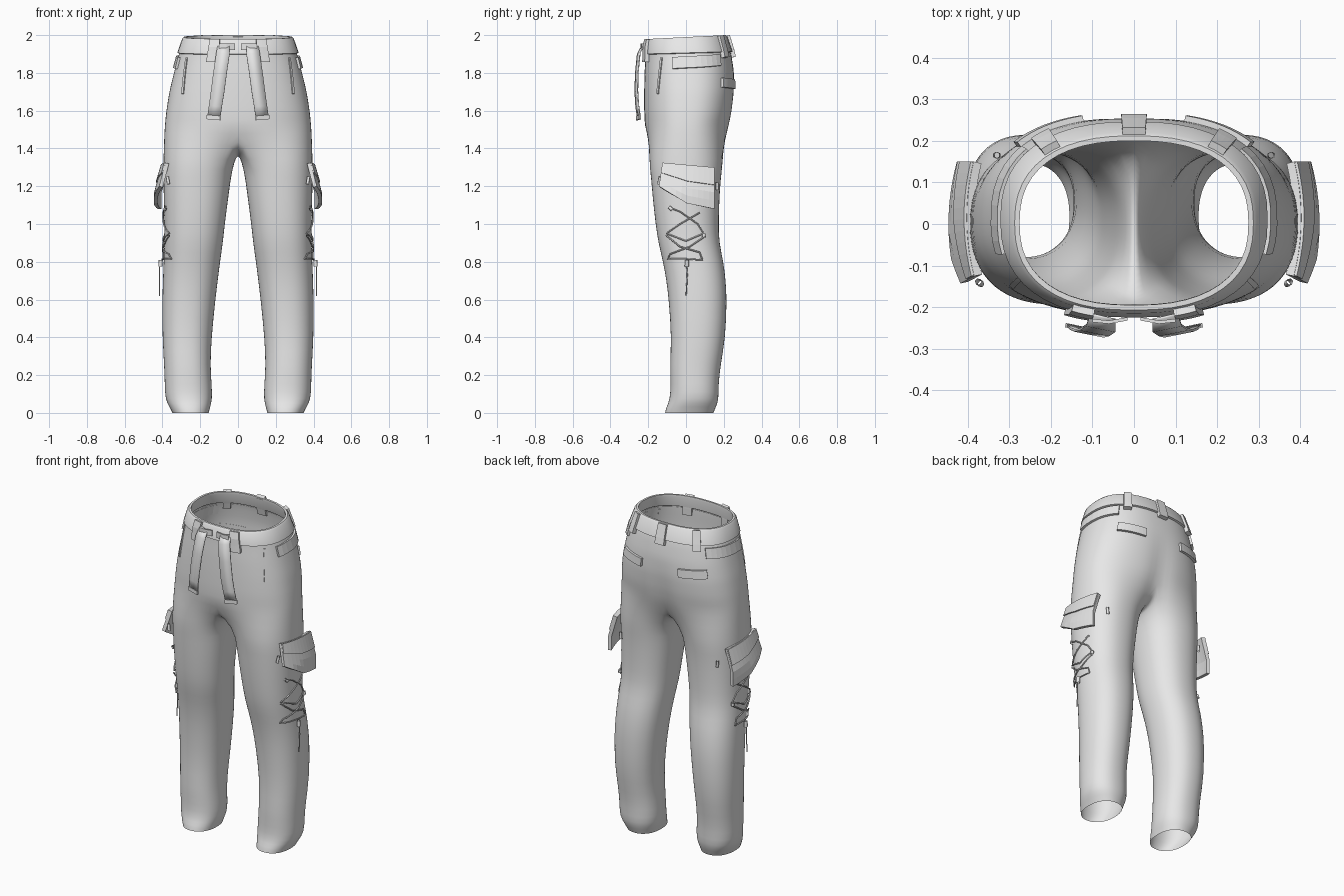
import bpy, bmesh, math
from mathutils import Vector

if "Cube" in bpy.data.objects:
    bpy.data.objects.remove(bpy.data.objects["Cube"])

fabric = bpy.data.materials.new("grey_fabric")
fabric.diffuse_color = (0.8, 0.8, 0.8, 1)
fabric.use_nodes = True
fabric.node_tree.nodes["Principled BSDF"].inputs["Base Color"].default_value = fabric.diffuse_color

# Half sections: hips (z, half width, front y, back y), legs (z, inner x, outer x, front y, back y)
HIPS = [(2.0, .285, -.205, .21), (1.95, .30, -.215, .225), (1.9, .315, -.215, .24),
        (1.8, .34, -.22, .255), (1.7, .364, -.222, .257), (1.6, .38, -.222, .247),
        (1.5, .39, -.217, .227)]
LEGS = [(1.33, .02, .396, -.196, .196), (1.25, .037, .396, -.186, .186),
        (1.15, .05, .394, -.178, .178), (1.0, .07, .389, -.162, .173),
        (.9, .08, .39, -.147, .176), (.8, .095, .394, -.122, .199),
        (.7, .107, .398, -.104, .211), (.6, .12, .401, -.092, .217),
        (.4, .14, .401, -.077, .21), (.25, .147, .391, -.086, .183),
        (.15, .139, .388, -.082, .172), (.07, .136, .386, -.085, .174),
        (.03, .148, .362, -.105, .158), (0.0, .155, .347, -.111, .146)]


def lookup(table, z):
    if z >= table[0][0]:
        return table[0][1:]
    for a, b in zip(table, table[1:]):
        if z >= b[0]:
            t = (a[0] - z) / (a[0] - b[0])
            return [p + (q - p) * t for p, q in zip(a[1:], b[1:])]
    return table[-1][1:]


def rounded(cx, cy, rx, ry, deg, n=2.4):
    c, s = math.cos(math.radians(deg)), math.sin(math.radians(deg))
    return Vector((cx + rx * math.copysign(abs(c) ** (2 / n), c),
                   cy + ry * math.copysign(abs(s) ** (2 / n), s), 0))


def hip_point(z, deg, off=0):
    """Point on the hip shell; -90 is front centre, 0 the side, 90 back centre."""
    w, f, b = lookup(HIPS, z)
    p = rounded(0, (f + b) / 2, w + off, (b - f) / 2 + off, deg)
    if abs(deg) > 89.9:
        p.x = 0
    if deg > 0 and z < 1.8:      # seat crease
        p.y -= .02 * math.exp(-(p.x / .05) ** 2) * (1.8 - z) / .3
    p.z = z - .05 * (.21 - p.y) * max(0, (z - 1.8) / .2)
    return p


def leg_point(z, deg, off=0):
    a, b, f, k = lookup(LEGS, z)
    p = rounded((a + b) / 2, (f + k) / 2, (b - a) / 2 + off, (k - f) / 2 + off, deg, 2.25)
    p.z = z
    return p


def make(name, rows, closed_from=None, mirror=True, smooth=True, subsurf=0, thick=0, offset=-1):
    """Skin rows of points; rows from closed_from onwards are closed loops."""
    bm = bmesh.new()
    vr = [[bm.verts.new(p) for p in r] for r in rows]
    for i, (r, s) in enumerate(zip(vr, vr[1:])):
        closed = closed_from is not None and i >= closed_from
        n = len(s) if closed else min(len(r), len(s)) - 1
        for k in range(n):
            m = (k + 1) % len(s)
            bm.faces.new((r[k], s[k], s[m], r[m]))
    me = bpy.data.meshes.new(name)
    bm.to_mesh(me)
    bm.free()
    me.materials.append(fabric)
    ob = bpy.data.objects.new(name, me)
    bpy.context.collection.objects.link(ob)
    if smooth:
        me.shade_smooth()
    if mirror:
        m = ob.modifiers.new("mirror", 'MIRROR')
        m.use_clip = True
        m.merge_threshold = .0005
    if thick:
        m = ob.modifiers.new("thickness", 'SOLIDIFY')
        m.thickness, m.offset = thick, offset
    if subsurf:
        m = ob.modifiers.new("subdivision", 'SUBSURF')
        m.levels = m.render_levels = subsurf
    return ob


def patch(name, corners, off, thick, cols=8, rows=3):
    """Cloth patch on the hips; corners are (angle, z): top front, top back, bottom back, bottom front."""
    tf, tb, bb, bf = [Vector(c) for c in corners]
    grid = []
    for i in range(rows + 1):
        a, b = tf.lerp(bf, i / rows), tb.lerp(bb, i / rows)
        pts = [a.lerp(b, k / cols) for k in range(cols + 1)]
        grid.append([hip_point(p.y, p.x, off) for p in pts])
    make(name, grid, thick=thick, smooth=False)


# Trouser shell: hips flow through a crotch saddle into one leg, then mirror
OUT, INN = 24, 12
hip_angles = [-90 + 180 * k / OUT for k in range(OUT + 1)]
leg_angles = [-135 + 270 * k / OUT for k in range(OUT + 1)] + \
             [135 + 90 * k / INN for k in range(1, INN)]
shell = [[hip_point(z, a) for a in hip_angles]
         for z in (1.93, 1.9, 1.85, 1.8, 1.75, 1.7, 1.65, 1.6, 1.55, 1.5)]
front, back = shell[-1][0], shell[-1][-1]
for k in range(1, INN):
    t = k / INN
    y = (front.y + back.y) / 2 + (back.y - front.y) / 2 * math.cos(math.pi * t)
    shell[-1].append(Vector((0, y, 1.5 - .13 * math.sin(math.pi * t))))
hip_rows = len(shell)
for sec in LEGS:
    shell.append([leg_point(sec[0], a) for a in leg_angles])
make("trousers", shell, closed_from=hip_rows - 1, subsurf=1)

# Waistband with folded-in lining
band = [[hip_point(z, a, o) for a in hip_angles] for z, o in
        ((1.92, -.014), (1.985, -.014), (2.0, -.01), (2.0, .002), (1.99, .008), (1.912, .01), (1.908, -.002))]
band_ob = make("waistband", band)
bpy.context.view_layer.objects.active = band_ob
band_ob.select_set(True)
bpy.ops.object.shade_smooth_by_angle(angle=math.radians(40))
band_ob.select_set(False)

# Belt loops
for name, a, b, low in (("front_belt_loop", -75.5, -65, 1.865), ("rear_belt_loop", 47, 57, 1.885),
                        ("back_belt_loop", 86.8, 90, 1.885)):
    patch(name, [(a, 2.0), (b, 2.0), (b, low), (a, low)], .022, .034, cols=4)

# Hip pockets
patch("side_welt_pocket", [(-17, 1.89), (41, 1.90), (41, 1.84), (-17, 1.825)], .012, .014)
patch("back_pocket_flap", [(42, 1.775), (74, 1.765), (74, 1.715), (42, 1.725)], .013, .015)
patch("slant_pocket_edge", [(-36, 1.89), (-33, 1.89), (-39, 1.69), (-42, 1.69)], .005, .008, cols=2, rows=6)

# Drawstring ribbons: (centre x, y, z, half width)
ribbon = [(.075, -.225, 1.95, .03), (.08, -.252, 1.9, .035), (.095, -.262, 1.8, .035),
          (.108, -.265, 1.7, .035), (.12, -.26, 1.62, .034), (.13, -.25, 1.552, .034)]
make("drawstring", [[Vector((x - h, y - .008, z)), Vector((x + h, y + .006, z + .008))]
                    for x, y, z, h in ribbon], thick=.006)
make("drawstring_tip", [[Vector((.13 - .036, -.264, z)), Vector((.13 + .036, -.248, z + .006))]
                        for z in (1.572, 1.549)], thick=.01, smooth=False)
make("drawstring_knot", [[Vector((x, y, 1.955 - d)) for x, y in ((.015, -.232), (.06, -.24), (.1, -.236))]
                         for d in (0, .035)], thick=.008, smooth=False)


# Cargo pockets: thin pouch standing off the thigh with a flap over it
def cargo(name, depth_a, depth_b, push, thick):
    grid = []
    for i in range(6):
        d = depth_a + (depth_b - depth_a) * i / 5
        row = []
        for k in range(11):
            t = k / 10
            y = -.125 + .275 * t - .018 * (1 - t) * d
            top = 1.325 - .025 * t
            low = 1.2 - .18 * t if t < .5 else 1.11 - .06 * (t - .5)
            z = top + (low - top) * d
            x = .398 + .048 * min(1, (1.325 - z) / .16) - .9 * y * y + push
            row.append(Vector((x, y, z)))
        grid.append(row)
    make(name, grid, thick=thick, smooth=False)


cargo("cargo_pocket", 0, 1, 0, .02)
cargo("cargo_pocket_flap", 0, .42, .007, .008)


# Cords laced over the thigh below each cargo pocket, with a hanging end
def thigh(y, z, off):
    a, b, f, k = lookup(LEGS, z)
    s = max(-1, min(1, (y - (f + k) / 2) / ((k - f) / 2)))
    deg = math.degrees(math.asin(math.copysign(abs(s) ** 1.125, s)))
    return leg_point(z, deg, off)


def cord(name, pts, off, radius=.004):
    path = []
    for (y0, z0), (y1, z1) in zip(pts, pts[1:]):
        path += [thigh(y0 + (y1 - y0) * k / 6, z0 + (z1 - z0) * k / 6, off) for k in range(6)]
    path.append(thigh(*pts[-1], off))
    for side, s in (("right", 1), ("left", -1)):
        cu = bpy.data.curves.new(name, 'CURVE')
        cu.dimensions = '3D'
        cu.bevel_depth, cu.bevel_resolution = radius, 1
        sp = cu.splines.new('POLY')
        sp.points.add(len(path) - 1)
        for q, p in zip(sp.points, path):
            q.co = (s * p.x, p.y, p.z, 1)
        cu.materials.append(fabric)
        ob = bpy.data.objects.new(name + "_" + side, cu)
        bpy.context.collection.objects.link(ob)


cord("upper_lace", [(-.08, 1.085), (-.03, 1.065), (.06, 1.0), (.09, .95), (0, .91), (-.1, .95), (-.03, 1.0), (.07, 1.06)], .006)
cord("lower_lace", [(-.1, .94), (-.03, .88), (.07, .85), (.085, .81), (0, .815), (-.09, .815), (-.08, .84), (.02, .88), (.09, .93)], .008)
cord("hanging_cord", [(.005, .81), (.012, .73), (.008, .62)], .022, .003)
cord("cord_toggle", [(.008, .81), (.008, .775)], .018, .011)
cord("lace_anchor_front", [(-.085, 1.09), (-.07, 1.075)], .008, .009)
cord("lace_anchor_back", [(.09, .95), (.09, .93)], .01, .009)

# Small pull tabs beside the cargo pockets
cord("pocket_pull", [(.155, 1.22), (.155, 1.18)], .012, .008)
cord("front_pocket_pull", [(-.125, 1.25), (-.13, 1.21)], .02, .008)
